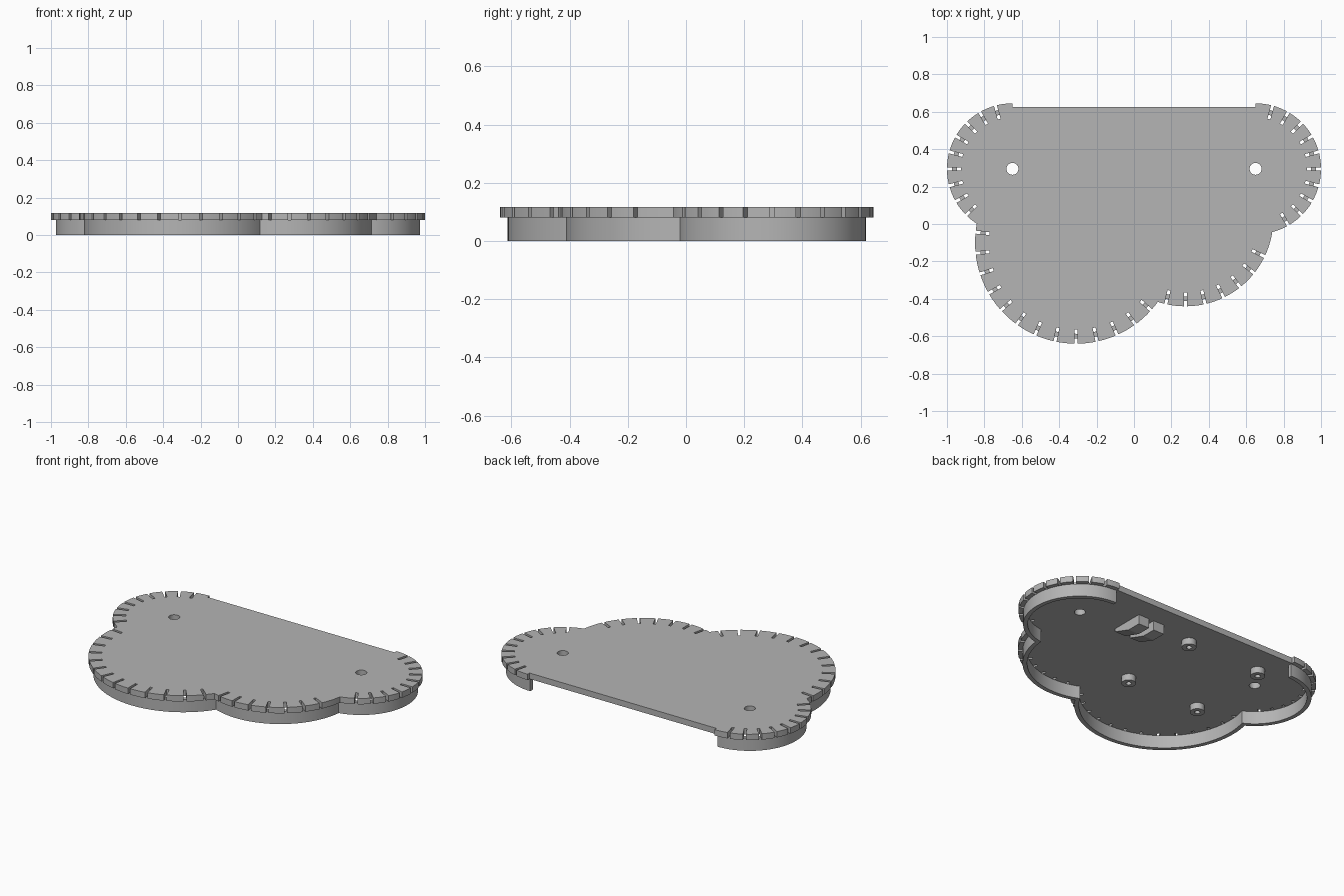
import bpy, bmesh, math
from mathutils import Vector, Matrix

cube = bpy.data.objects.get("Cube")
if cube:
    bpy.data.objects.remove(cube, do_unlink=True)

grey = bpy.data.materials.new("plain_grey")
grey.use_nodes = True
COLOUR = (0.46, 0.46, 0.46, 1)
grey.diffuse_color = COLOUR
grey.node_tree.nodes["Principled BSDF"].inputs["Base Color"].default_value = COLOUR

TOP, DECK = 0.117, 0.08
BACK = 0.625
# Lobes in counter-clockwise order: centre, radius, slot angles
LOBES = [
    (Vector((-0.65, 0.295)), 0.35, [105 + 15 * k for k in range(9)]),
    (Vector((-0.31, -0.10)), 0.54, [174 + 12 * k for k in range(13)]),
    (Vector((0.275, 0.03)), 0.47, [270 + 360 / 28 * k for k in range(-1, 6)]),
    (Vector((0.65, 0.295)), 0.35, [-60 + 15 * k for k in range(10)]),
]


def polar(c, r, a):
    return c + Vector((math.cos(a), math.sin(a))) * r


def meeting_point(c1, r1, c2, r2):
    """Outer crossing of two neighbouring lobes."""
    d = c2 - c1
    along = (d.length_squared + r1 * r1 - r2 * r2) / (2 * d.length)
    off = math.sqrt(r1 * r1 - along * along)
    u = d.normalized()
    return c1 + u * along + Vector((u.y, -u.x)) * off


def outline(inset, steps=48):
    """Scalloped edge from the left back tip round to the right back tip."""
    rings = [(c, r - inset) for c, r, _ in LOBES]
    joints = [meeting_point(*a, *b) for a, b in zip(rings, rings[1:])]
    first = polar(*rings[0], math.pi / 2)
    last = polar(*rings[-1], math.pi / 2)
    stops = [first] + joints + [last]
    pts = [first]
    for (c, r), p, q in zip(rings, stops, stops[1:]):
        a = math.atan2(p.y - c.y, p.x - c.x)
        b = math.atan2(q.y - c.y, q.x - c.x)
        sweep = (b - a) % math.tau
        pts += [polar(c, r, a + sweep * i / steps) for i in range(1, steps + 1)]
    return pts


def finish(name, bm, smooth=True):
    bmesh.ops.recalc_face_normals(bm, faces=bm.faces)
    mesh = bpy.data.meshes.new(name)
    bm.to_mesh(mesh)
    bm.free()
    mesh.materials.append(grey)
    ob = bpy.data.objects.new(name, mesh)
    bpy.context.collection.objects.link(ob)
    if smooth:
        smooth_shade(ob)
    return ob


def smooth_shade(ob):
    bpy.ops.object.select_all(action="DESELECT")
    ob.select_set(True)
    bpy.context.view_layer.objects.active = ob
    bpy.ops.object.shade_smooth_by_angle(angle=math.radians(25))


def prism(bm, pts, direction):
    face = bm.faces.new([bm.verts.new(p) for p in pts])
    out = bmesh.ops.extrude_face_region(bm, geom=[face])
    verts = [v for v in out["geom"] if isinstance(v, bmesh.types.BMVert)]
    bmesh.ops.translate(bm, verts=verts, vec=direction)


# Top plate with scalloped edge and a straight back
bm = bmesh.new()
edge = outline(0) + [Vector((0.65, BACK)), Vector((-0.65, BACK))]
prism(bm, [(p.x, p.y, DECK) for p in edge], (0, 0, TOP - DECK))
plate = finish("top_plate", bm, smooth=False)

# Cutter for the rim slots and the two round holes
bm = bmesh.new()
for c, r, angles in LOBES:
    for deg in angles:
        a = math.radians(deg)
        p = polar(c, r - 0.025, a)
        m = (Matrix.Translation((p.x, p.y, 0.1)) @ Matrix.Rotation(a, 4, "Z")
             @ Matrix.Diagonal((0.10, 0.016, 0.2, 1)))
        bmesh.ops.create_cube(bm, size=1, matrix=m)
for side in (-1, 1):
    bmesh.ops.create_cone(bm, cap_ends=True, segments=32, radius1=0.032, radius2=0.032,
                          depth=0.2, matrix=Matrix.Translation((side * 0.65, 0.295, 0.1)))
cutter = finish("slot_cutter", bm, smooth=False)
cutter.hide_render = True
cut = plate.modifiers.new("slots", "BOOLEAN")
cut.operation = "DIFFERENCE"
cut.solver = "EXACT"
cut.object = cutter
bpy.ops.object.select_all(action="DESELECT")
plate.select_set(True)
bpy.context.view_layer.objects.active = plate
bpy.ops.object.modifier_apply(modifier=cut.name)
bpy.data.objects.remove(cutter, do_unlink=True)
smooth_shade(plate)

# Skirt wall set in from the rim, open along the back
bm = bmesh.new()
rows = []
for p, q in zip(outline(0.027), outline(0.053)):
    rows.append([bm.verts.new((v.x, v.y, z)) for v, z in
                 ((p, 0), (p, DECK), (q, DECK), (q, 0))])
for a, b in zip(rows, rows[1:]):
    for i in range(4):
        j = (i + 1) % 4
        bm.faces.new((a[i], a[j], b[j], b[i]))
bm.faces.new(rows[0])
bm.faces.new(rows[-1])
finish("skirt_wall", bm)

# Hollow mounting posts under the plate
for ix, x in enumerate((-0.55, -0.04)):
    for iy, y in enumerate((-0.095, 0.44)):
        bm = bmesh.new()
        rings = []
        for r, z in ((0.042, DECK), (0.042, 0.04), (0.016, 0.04), (0.016, DECK)):
            rings.append([bm.verts.new((x + r * math.cos(math.tau * i / 24),
                                        y + r * math.sin(math.tau * i / 24), z))
                          for i in range(24)])
        for a, b in zip(rings, rings[1:] + rings[:1]):
            for i in range(24):
                j = (i + 1) % 24
                bm.faces.new((a[i], a[j], b[j], b[i]))
        finish(f"mounting_post_{ix}_{iy}", bm)

# Pair of wedge brackets under the plate
for name, x in (("inner_bracket", 0.19), ("outer_bracket", 0.30)):
    bm = bmesh.new()
    side = [(0.28, DECK), (0.49, DECK), (0.49, 0.02), (0.40, 0.02), (0.28, 0.06)]
    prism(bm, [(x, y, z) for y, z in side], (0.075, 0, 0))
    finish(name, bm, smooth=False)
